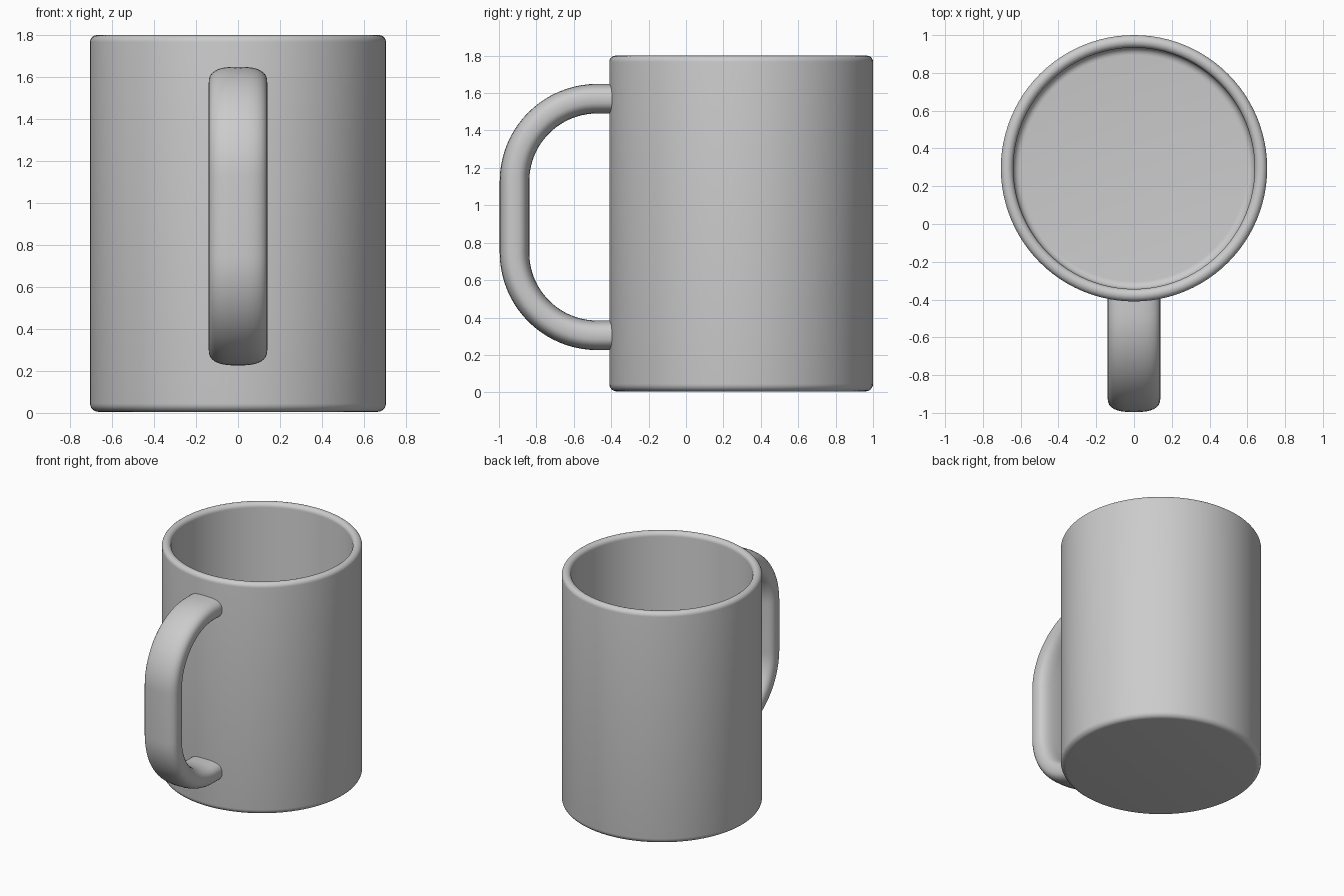
import bpy
import bmesh
from math import sin, cos, pi, copysign, radians
from mathutils import Vector

cube = bpy.data.objects.get("Cube")
if cube:
    bpy.data.objects.remove(cube, do_unlink=True)

CENTRE_Y = 0.295

glaze = bpy.data.materials.new("grey_glaze")
glaze.use_nodes = True
GREY = (0.6, 0.6, 0.6, 1)
glaze.diffuse_color = GREY
glaze.node_tree.nodes["Principled BSDF"].inputs["Base Color"].default_value = GREY


def finish(name, bm):
    """Turn a bmesh into a smooth shaded object."""
    bmesh.ops.recalc_face_normals(bm, faces=bm.faces)
    mesh = bpy.data.meshes.new(name)
    bm.to_mesh(mesh)
    bm.free()
    mesh.materials.append(glaze)
    obj = bpy.data.objects.new(name, mesh)
    bpy.context.collection.objects.link(obj)
    bpy.ops.object.select_all(action="DESELECT")
    obj.select_set(True)
    bpy.context.view_layer.objects.active = obj
    bpy.ops.object.shade_smooth_by_angle(angle=radians(50))
    return obj


def arc(cx, cz, r, start, end, steps=6):
    """Points on a circular arc, angles in degrees."""
    angles = [radians(start + (end - start) * i / steps) for i in range(steps + 1)]
    return [(cx + r * cos(a), cz + r * sin(a)) for a in angles]


def loft(bm, rings, closed_ends=False):
    """Skin a list of vertex rings with quads."""
    for a, b in zip(rings, rings[1:]):
        n = len(a)
        for i in range(n):
            j = (i + 1) % n
            bm.faces.new((a[i], a[j], b[j], b[i]))
    if closed_ends:
        bm.faces.new(rings[0])
        bm.faces.new(rings[-1])


# Mug body: a hollow profile turned about the vertical axis
profile = (arc(0.665, 0.045, 0.04, -90, 0)
           + arc(0.672, 1.767, 0.033, 0, 180, 12)
           + arc(0.599, 0.11, 0.04, 0, -90))
bm = bmesh.new()
SIDES = 96
rings = [[bm.verts.new((r * cos(2 * pi * i / SIDES),
                        CENTRE_Y + r * sin(2 * pi * i / SIDES), z))
          for i in range(SIDES)] for r, z in profile]
loft(bm, rings, closed_ends=True)
finish("mug_body", bm)

# Handle: a rounded band swept along a C-shaped path in the y-z plane
path = ([(-0.37, 1.57)] + arc(-0.475, 1.128, 0.442, 90, 180, 20)
        + arc(-0.475, 0.747, 0.442, 180, 270, 20) + [(-0.37, 0.305)])
points = [Vector((0, y, z)) for y, z in path]
HALF_WIDTH, HALF_THICK, POWER = 0.14, 0.079, 2 / 2.7


def rounded(value):
    return copysign(abs(value) ** POWER, value)


bm = bmesh.new()
rings = []
for k, p in enumerate(points):
    tangent = points[min(k + 1, len(points) - 1)] - points[max(k - 1, 0)]
    if k in (0, 1, len(points) - 2, len(points) - 1):
        tangent = Vector((0, -1 if k < 2 else 1, 0))
    normal = tangent.normalized().cross(Vector((1, 0, 0)))
    ring = []
    for i in range(32):
        a = 2 * pi * i / 32
        offset = Vector((HALF_WIDTH * rounded(cos(a)), 0, 0))
        ring.append(bm.verts.new(p + offset + normal * HALF_THICK * rounded(sin(a))))
    rings.append(ring)
loft(bm, rings, closed_ends=True)
finish("handle", bm)
